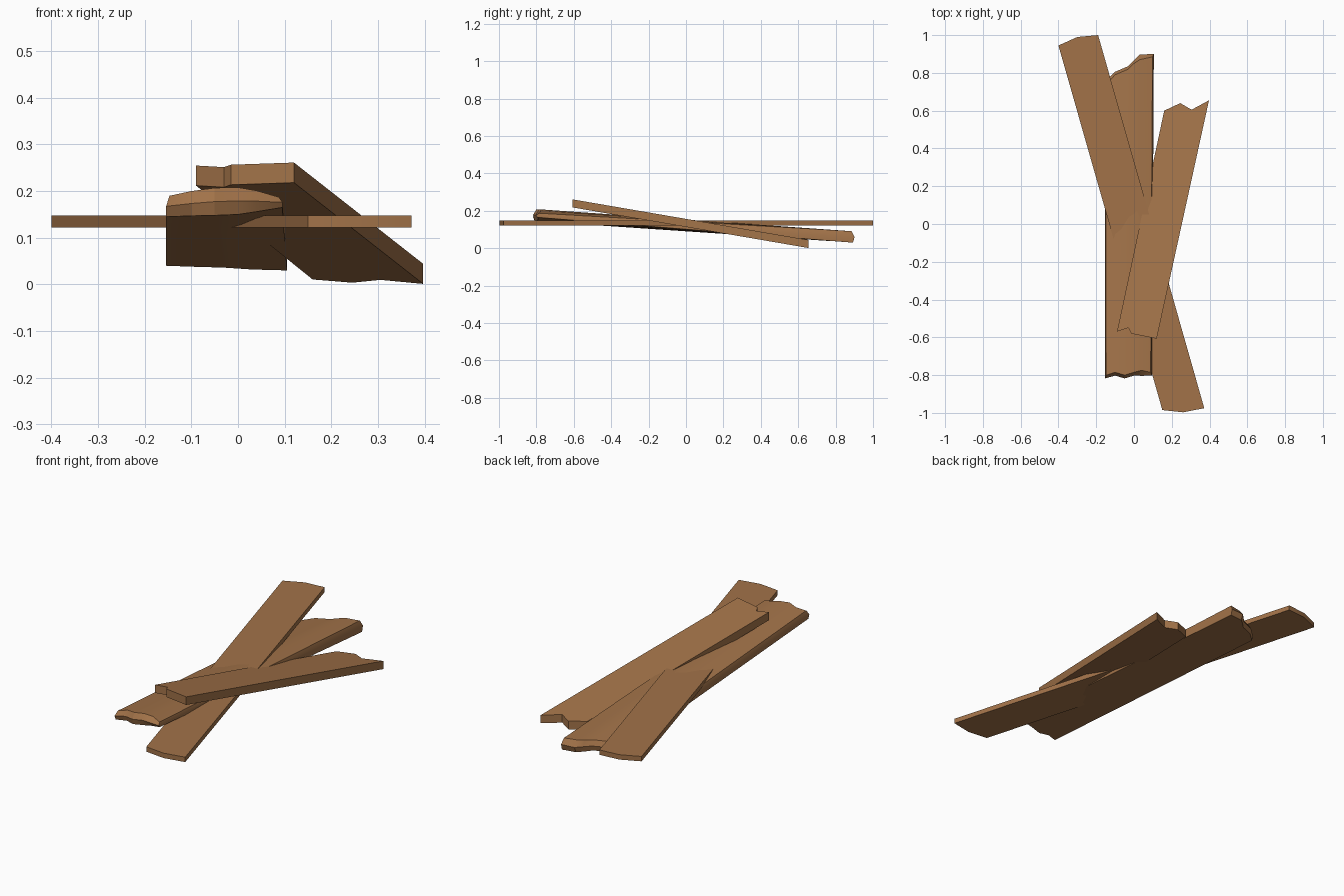
import bpy, bmesh, math

if "Cube" in bpy.data.objects:
    bpy.data.objects.remove(bpy.data.objects["Cube"])

# One brown for all the timber
wood = bpy.data.materials.new("brown_wood")
wood.use_nodes = True
colour = (0.36, 0.17, 0.066, 1)
wood.diffuse_color = colour
bsdf = next(n for n in wood.node_tree.nodes if n.type == 'BSDF_PRINCIPLED')
bsdf.inputs["Base Color"].default_value = colour
bsdf.inputs["Roughness"].default_value = 0.8


def finish(name, bm):
    bmesh.ops.recalc_face_normals(bm, faces=bm.faces)
    mesh = bpy.data.meshes.new(name)
    bm.to_mesh(mesh)
    bm.free()
    mesh.materials.append(wood)
    obj = bpy.data.objects.new(name, mesh)
    bpy.context.collection.objects.link(obj)
    bpy.ops.object.select_all(action='DESELECT')
    obj.select_set(True)
    bpy.context.view_layer.objects.active = obj
    bpy.ops.object.shade_smooth_by_angle(angle=math.radians(30))


def sawn_plank(name, front, back, top_z, thick):
    """Board from two matching end outlines; top_z gives its height along y."""
    bm = bmesh.new()
    grid = [[[bm.verts.new((x, y, top_z(y) - d)) for x, y in end]
             for end in (front, back)] for d in (0, thick)]
    top, bottom = grid
    for i in range(len(front) - 1):
        for layer in grid:
            bm.faces.new((layer[0][i], layer[0][i + 1], layer[1][i + 1], layer[1][i]))
        for e in (0, 1):
            bm.faces.new((top[e][i], top[e][i + 1], bottom[e][i + 1], bottom[e][i]))
    for i in (0, -1):
        bm.faces.new((top[0][i], top[1][i], bottom[1][i], bottom[0][i]))
    finish(name, bm)


# Level board
sawn_plank("level_plank",
           [(0.15, -0.985), (0.26, -0.997), (0.372, -0.975)],
           [(-0.40, 0.945), (-0.30, 0.99), (-0.19, 1.0)],
           lambda y: 0.148, 0.026)

# Board leaning on the others, with notched ends
sawn_plank("leaning_plank",
           [(-0.09, -0.57), (-0.03, -0.55), (-0.015, -0.58), (0.12, -0.607)],
           [(0.16, 0.60), (0.245, 0.64), (0.305, 0.605), (0.397, 0.655)],
           lambda y: 0.26 - 0.172 * (y + 0.6), 0.043)

# Thick splintered board: each ring of points is (x, y, z) at top, middle, bottom
front_x = [-0.147, -0.10, -0.05, 0.0, 0.04, 0.088]
front_y = [-0.80, -0.785, -0.80, -0.785, -0.775, -0.785]
front_top = [0.19, 0.20, 0.207, 0.208, 0.201, 0.187]
front_low = [0.145, 0.147, 0.148, 0.15, 0.156, 0.165]
back_x = [-0.147, -0.10, -0.03, 0.0, 0.03, 0.098]
back_y = [0.74, 0.79, 0.82, 0.85, 0.87, 0.885]
back_top = [0.083, 0.088, 0.09, 0.091, 0.092, 0.091]
back_low = [0.04, 0.038, 0.036, 0.034, 0.032, 0.03]


def end_layers(xs, ys, tops, lows, bulge):
    layers = []
    for t, push in ((0, 0), (0.5, bulge), (1, bulge * 0.5)):
        row = []
        for i, x in enumerate(xs):
            side = -1 if i == 0 else 1 if i == len(xs) - 1 else 0
            wide = 0.007 * side * (t > 0)
            row.append((x + wide, ys[i] + push * (1.3 if i == 4 else 0.8),
                        tops[i] + t * (lows[i] - tops[i])))
        layers.append(row)
    return layers


bm = bmesh.new()
ends = [[[bm.verts.new(p) for p in row] for row in layers] for layers in (
    end_layers(front_x, front_y, front_top, front_low, -0.022),
    end_layers(back_x, back_y, back_top, back_low, 0.02))]
near, far = ends
for i in range(len(front_x) - 1):
    for level in (0, 2):
        bm.faces.new((near[level][i], near[level][i + 1], far[level][i + 1], far[level][i]))
    for end in ends:
        for level in (0, 1):
            bm.faces.new((end[level][i], end[level][i + 1],
                          end[level + 1][i + 1], end[level + 1][i]))
for i in (0, -1):
    for level in (0, 1):
        bm.faces.new((near[level][i], far[level][i], far[level + 1][i], near[level + 1][i]))
finish("splintered_plank", bm)
